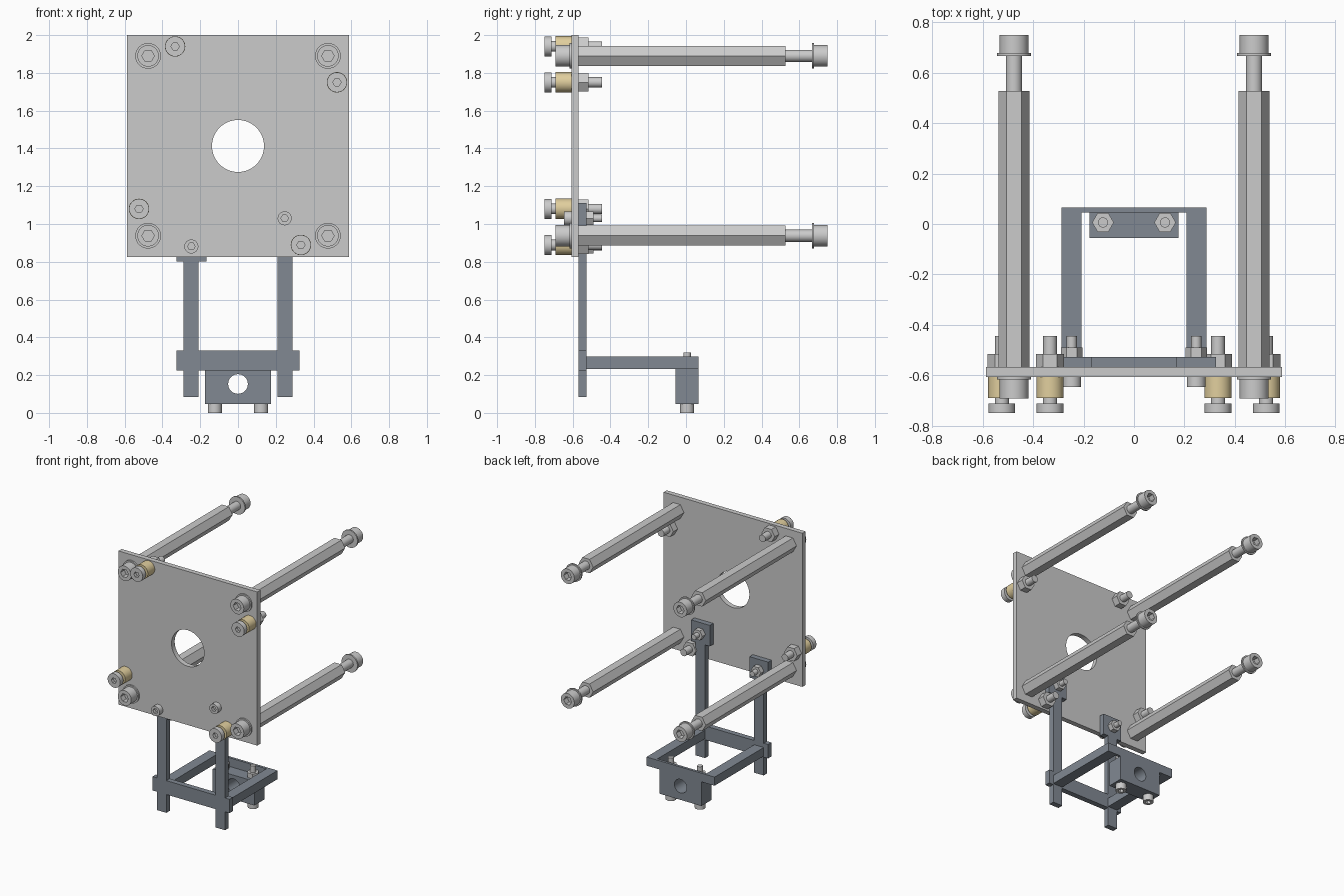
import bpy, bmesh
from math import cos, sin, pi
from mathutils import Vector

if "Cube" in bpy.data.objects:
    bpy.data.objects.remove(bpy.data.objects["Cube"])

N = 36
FRONT, BACK = -0.606, -0.568       # plate faces
TAB_BACK = -0.527                  # rear face of the bracket uprights


def material(name, color):
    m = bpy.data.materials.new(name)
    m.diffuse_color = (*color, 1)
    m.use_nodes = True
    m.node_tree.nodes["Principled BSDF"].inputs["Base Color"].default_value = m.diffuse_color
    return m


DARK = material("dark_bracket", (0.22, 0.25, 0.29))
BRASS = material("brass", (0.75, 0.62, 0.34))


def finish(name, bm, mat=None, smooth=False):
    bmesh.ops.recalc_face_normals(bm, faces=bm.faces)
    me = bpy.data.meshes.new(name)
    bm.to_mesh(me)
    bm.free()
    ob = bpy.data.objects.new(name, me)
    bpy.context.collection.objects.link(ob)
    if mat:
        me.materials.append(mat)
    bpy.ops.object.select_all(action='DESELECT')
    ob.select_set(True)
    bpy.context.view_layer.objects.active = ob
    if smooth:
        bpy.ops.object.shade_smooth_by_angle(angle=pi / 6)
    return ob


def turned(name, origin, axis, rings, mat=None):
    """Stack of round ('o') or hexagonal ('h') rings (shape, radius, distance along axis)."""
    o, d, u = Vector(origin), Vector(axis), Vector((1, 0, 0))
    v = d.cross(u)
    bm = bmesh.new()
    loops = []
    for shape, r, h in rings:
        loop = []
        for i in range(N):
            a = 2 * pi * i / N
            k = r if shape == 'o' else r * cos(pi / 6) / cos(a % (pi / 3) - pi / 6)
            loop.append(bm.verts.new(o + d * h + (u * cos(a) + v * sin(a)) * k))
        loops.append(loop)
    for a, b in zip(loops, loops[1:]):
        for i in range(N):
            j = (i + 1) % N
            bm.faces.new((a[i], a[j], b[j], b[i]))
    bm.faces.new(loops[0])
    bm.faces.new(loops[-1])
    return finish(name, bm, mat, True)


def boxes(name, spans, mat=None):
    bm = bmesh.new()
    for x0, x1, y0, y1, z0, z1 in spans:
        vs = bmesh.ops.create_cube(bm, size=1)["verts"]
        for p in vs:
            p.co = ((x0 + x1) / 2 + p.co.x * (x1 - x0),
                    (y0 + y1) / 2 + p.co.y * (y1 - y0),
                    (z0 + z1) / 2 + p.co.z * (z1 - z0))
    return finish(name, bm, mat)


def drill(ob, x, z, r):
    cutter = turned("hole_cutter", (x, 0, z), (0, 1, 0), [('o', r, -1), ('o', r, 1)])
    cutter.hide_render = True
    bpy.context.view_layer.objects.active = ob
    m = ob.modifiers.new("hole", 'BOOLEAN')
    m.operation, m.object, m.solver = 'DIFFERENCE', cutter, 'EXACT'
    bpy.ops.object.modifier_apply(modifier=m.name)
    bpy.data.objects.remove(cutter)
    bpy.context.view_layer.objects.active = ob
    ob.select_set(True)
    bpy.ops.object.shade_smooth_by_angle(angle=pi / 6)


def head(r, h0, h1, socket):
    """Cap-screw head with a hexagonal socket."""
    return [('o', r, h0), ('o', r, h1), ('h', socket, h1), ('h', socket, h1 - (h1 - h0) * 0.6)]


def nut_and_tip(name, origin, axis, h0, nut_h, tip_h, nut_r, r):
    turned(name, origin, axis, [('h', nut_r, h0), ('h', nut_r, nut_h),
                                ('o', r, nut_h), ('o', r, tip_h)])


OUT, IN, UP, DOWN = (0, -1, 0), (0, 1, 0), (0, 0, 1), (0, 0, -1)

# Mounting plate with centre hole
plate = boxes("mounting_plate", [(-0.587, 0.587, FRONT, BACK, 0.826, 2.0)])
drill(plate, 0, 1.413, 0.138)

# Four long hexagonal standoffs with washers and cap screws at both ends
for x in (-0.476, 0.476):
    for z in (0.938, 1.89):
        o = (x, 0, z)
        turned("standoff", o, IN, [('h', 0.061, BACK), ('h', 0.061, 0.528)])
        turned("standoff_front_screw", o, OUT,
               [('o', 0.068, -FRONT), ('o', 0.068, 0.617)] + head(0.057, 0.617, 0.691, 0.033))
        turned("standoff_rear_screw", o, IN,
               [('o', 0.032, 0.528), ('o', 0.032, 0.667), ('o', 0.067, 0.667),
                ('o', 0.067, 0.678)] + head(0.057, 0.678, 0.75, 0.033))

# Four brass spacers with screws and nuts
for x, z in ((-0.333, 1.94), (0.524, 1.75), (-0.524, 1.08), (0.333, 0.889)):
    o = (x, 0, z)
    turned("brass_spacer", o, OUT, [('o', 0.054, -FRONT), ('o', 0.054, 0.69)], BRASS)
    turned("spacer_screw", o, OUT,
           [('o', 0.028, 0.69), ('o', 0.028, 0.712)] + head(0.053, 0.712, 0.75, 0.022))
    nut_and_tip("spacer_nut", o, IN, BACK, -0.516, -0.445, 0.056, 0.027)

# Bracket: two uprights with tabs, crossbar, and horizontal frame
parts = [(-0.325, 0.325, BACK, TAB_BACK, 0.225, 0.331)]
for s, tab_z in ((-1, 0.881), (1, 1.03)):
    inner, outer = sorted((s * 0.208, s * 0.288))
    t0, t1 = sorted((s * 0.167, s * 0.326))
    parts += [(inner, outer, BACK, TAB_BACK, 0.085, 0.225),
              (inner, outer, BACK, TAB_BACK, 0.331, tab_z - 0.08),
              (t0, t1, BACK, TAB_BACK, tab_z - 0.08, tab_z + 0.08),
              (inner, outer, TAB_BACK, 0.066, 0.233, 0.299)]
    # Screws holding the tabs
    o = (s * 0.247, 0, tab_z)
    turned("tab_screw", o, OUT, head(0.037, -FRONT, 0.646, 0.02))
    nut_and_tip("tab_nut", o, IN, TAB_BACK, -0.489, -0.445, 0.042, 0.02)
    # Screws through the hanging block
    o = (s * 0.123, 0.006, 0)
    turned("block_screw", o, DOWN, head(0.037, -0.048, 0, 0.02))
    nut_and_tip("block_nut", o, UP, 0.233, 0.27, 0.32, 0.043, 0.02)
parts.append((-0.208, 0.208, 0.046, 0.066, 0.233, 0.299))
boxes("bracket_frame", parts, DARK)

# Hanging block with cross hole
block = boxes("hanging_block", [(-0.176, 0.176, -0.055, 0.066, 0.048, 0.233)], DARK)
drill(block, 0, 0.153, 0.052)
